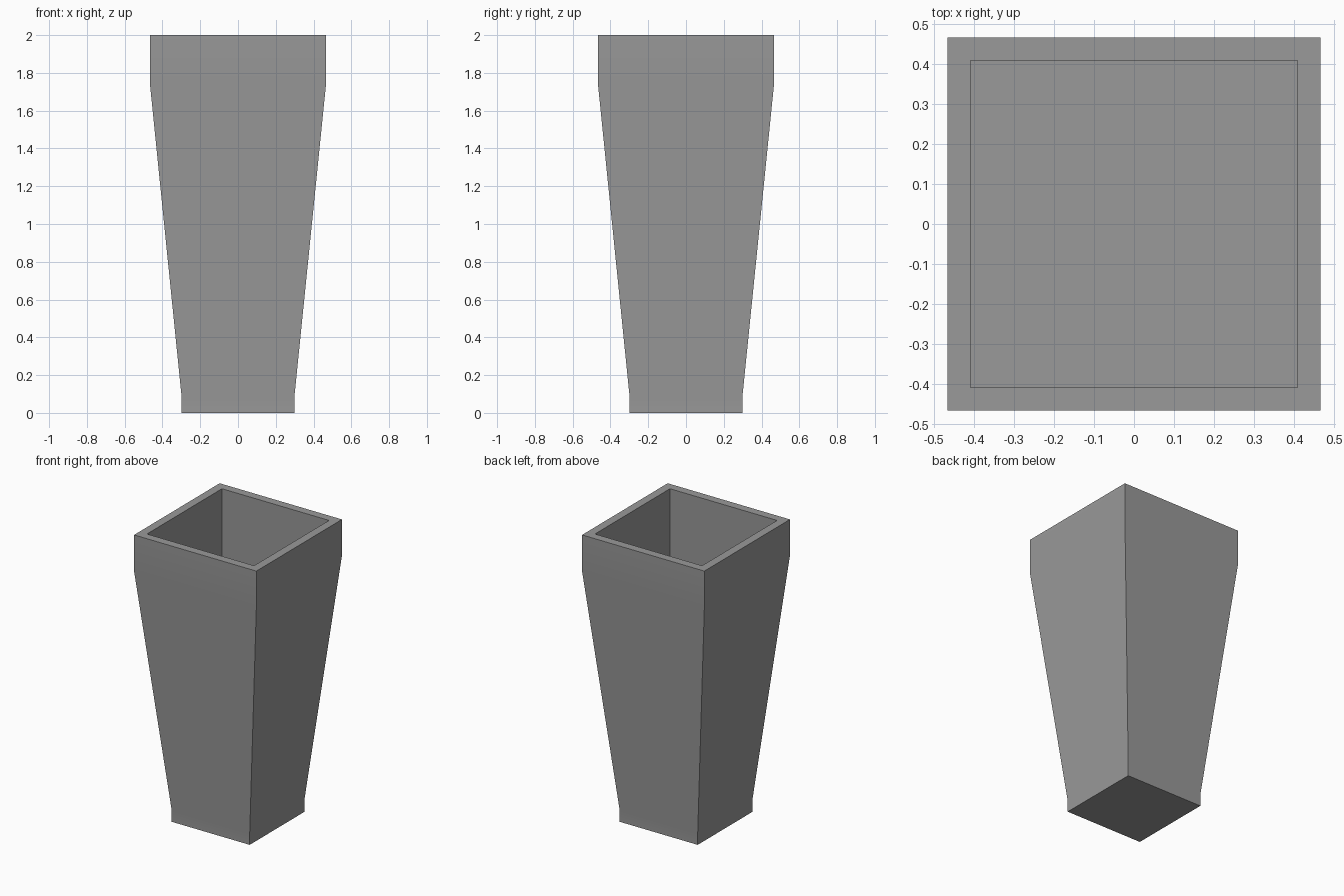
import bpy, bmesh, math

cube = bpy.data.objects.get("Cube")
if cube:
    bpy.data.objects.remove(cube, do_unlink=True)

# Single stone grey
grey = bpy.data.materials.new("stone_grey")
grey.use_nodes = True
colour = (0.32, 0.32, 0.32, 1)
grey.diffuse_color = colour
grey.node_tree.nodes["Principled BSDF"].inputs["Base Color"].default_value = colour

# Profile as (half width, height): base, foot, taper, collar, rim, liner wall, liner floor
profile = [(0.298, 0), (0.298, 0.08), (0.467, 1.75), (0.467, 2.0),
           (0.409, 2.0), (0.409, 1.4)]

# Square rings joined from the underside, over the rim and down inside
bm = bmesh.new()
corners = [(-1, -1), (1, -1), (1, 1), (-1, 1)]
rings = [[bm.verts.new((x * w, y * w, z)) for x, y in corners] for w, z in profile]
for low, high in zip(rings, rings[1:]):
    for i in range(4):
        j = (i + 1) % 4
        bm.faces.new((low[i], low[j], high[j], high[i]))
bm.faces.new(reversed(rings[0]))
bm.faces.new(rings[-1])

mesh = bpy.data.meshes.new("planter")
bm.to_mesh(mesh)
bm.free()
mesh.materials.append(grey)
planter = bpy.data.objects.new("planter", mesh)
bpy.context.collection.objects.link(planter)

# Soft bends along the sides, sharp corners and rim
bpy.ops.object.select_all(action="DESELECT")
planter.select_set(True)
bpy.context.view_layer.objects.active = planter
bpy.ops.object.shade_smooth_by_angle(angle=math.radians(30))
